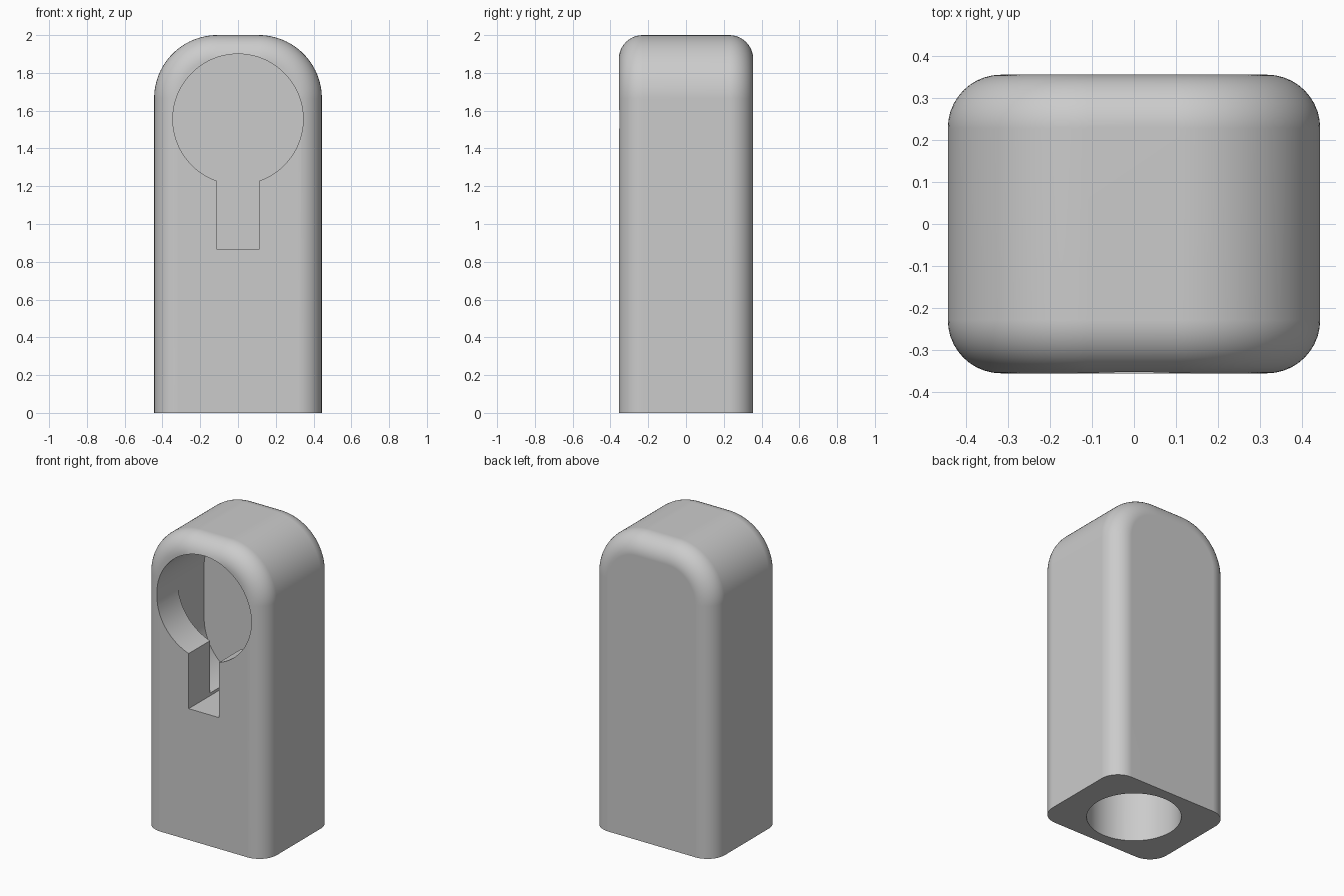
import bpy
import bmesh
from math import sin, cos, pi, asin, radians

cube = bpy.data.objects.get("Cube")
if cube:
    bpy.data.objects.remove(cube, do_unlink=True)

W, D, H = 0.444, 0.356, 2.0      # half width, half depth, height
CORNER, FILLET = 0.335, 0.127    # top corner radius, edge rounding
R, SLOT = 0.345, 0.11            # keyhole radius, slot half width
UPPER, LOWER, FLOOR = 1.555, 1.21, 0.865
LIP, BACK = -0.135, 0.14         # inner side of the lip, rear of the cavity

grey = bpy.data.materials.new("plain grey")
grey.use_nodes = True
colour = (0.6, 0.6, 0.6, 1)
grey.diffuse_color = colour
grey.node_tree.nodes["Principled BSDF"].inputs["Base Color"].default_value = colour


def arc(cx, cz, r, start, end, steps):
    angles = [start + (end - start) * i / steps for i in range(steps + 1)]
    return [(cx + r * cos(a), cz + r * sin(a)) for a in angles]


def loft(name, rings):
    """Solid through a list of (y, outline) rings with equal point counts."""
    bm = bmesh.new()
    loops = [[bm.verts.new((x, y, z)) for x, z in pts] for y, pts in rings]
    for a, b in zip(loops, loops[1:]):
        for i in range(len(a)):
            j = (i + 1) % len(a)
            bm.faces.new((a[i], a[j], b[j], b[i]))
    bm.faces.new(loops[0])
    bm.faces.new(loops[-1])
    bmesh.ops.recalc_face_normals(bm, faces=bm.faces)
    mesh = bpy.data.meshes.new(name)
    bm.to_mesh(mesh)
    bm.free()
    obj = bpy.data.objects.new(name, mesh)
    bpy.context.collection.objects.link(obj)
    mesh.materials.append(grey)
    return obj


def arch(inset):
    """Round-shouldered outline, open to the ground."""
    w, r, z = W - inset, CORNER - inset, H - CORNER
    x = W - CORNER
    return ([(w, 0)] + arc(x, z, r, 0, pi / 2, 24)
            + arc(-x, z, r, pi / 2, pi, 24) + [(-w, 0)])


def keyhole(lower):
    """Round head, stretched down to the lower centre, with a square slot."""
    end = 1.5 * pi - asin(SLOT / R)
    left = arc(0, lower, R, pi, end, 24)
    right = [(-x, z) for x, z in reversed(left)]
    pts = arc(0, UPPER, R, 0, pi, 48)
    if lower != UPPER:
        pts += left + [(-SLOT, FLOOR), (SLOT, FLOOR)] + right
    else:
        pts += left[1:] + [(-SLOT, FLOOR), (SLOT, FLOOR)] + right[:-1]
    return pts


# Body with rounded front and back edges
quarter = [pi / 2 * i / 10 for i in range(11)]
front = [(-D + FILLET * (1 - cos(a)), arch(FILLET * (1 - sin(a)))) for a in quarter]
back = [(-y, pts) for y, pts in reversed(front)]
body = loft("holder_body", front + back)

# Keyhole opening, wider cavity behind its lip, and the round socket below
opening = loft("keyhole_cutter", [(-0.6, keyhole(UPPER)), (LIP, keyhole(UPPER))])
cavity = loft("cavity_cutter", [(LIP, keyhole(LOWER)), (BACK, keyhole(LOWER))])
bpy.ops.mesh.primitive_cylinder_add(vertices=64, radius=0.283, depth=1.3)
socket = bpy.context.object
socket.name = "socket_cutter"
socket.data.materials.append(grey)

for cutter in (opening, cavity, socket):
    cutter.hide_render = True
    mod = body.modifiers.new(cutter.name, "BOOLEAN")
    mod.operation = "DIFFERENCE"
    mod.solver = "EXACT"
    mod.object = cutter

# Bake the cuts and drop the cutters
bpy.context.view_layer.update()
graph = bpy.context.evaluated_depsgraph_get()
cut = bpy.data.meshes.new_from_object(body.evaluated_get(graph))
body.modifiers.clear()
body.data = cut
for cutter in (opening, cavity, socket):
    bpy.data.objects.remove(cutter, do_unlink=True)

# Tidy, then smooth shading with crisp cut edges
bm = bmesh.new()
bm.from_mesh(cut)
bmesh.ops.remove_doubles(bm, verts=bm.verts, dist=0.0001)
bm.to_mesh(cut)
bm.free()
bpy.ops.object.select_all(action="DESELECT")
body.select_set(True)
bpy.context.view_layer.objects.active = body
bpy.ops.object.shade_smooth_by_angle(angle=radians(30))
weighted = body.modifiers.new("flat_face_normals", "WEIGHTED_NORMAL")
weighted.keep_sharp = True
